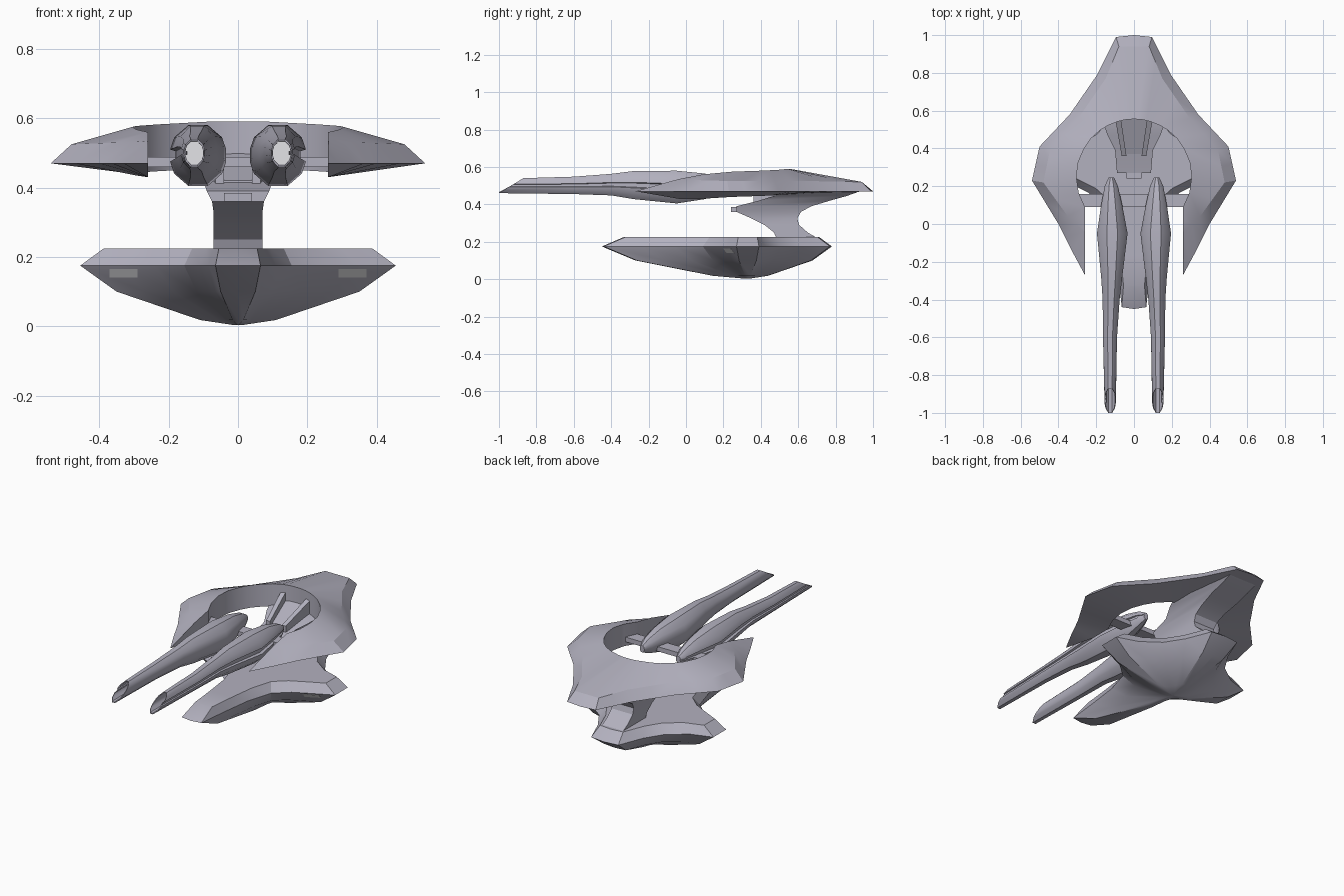
import bpy
import bmesh
import math
from mathutils import Vector

cube = bpy.data.objects.get("Cube")
if cube:
    bpy.data.objects.remove(cube, do_unlink=True)


def make_material(name, color):
    mat = bpy.data.materials.new(name)
    mat.use_nodes = True
    mat.diffuse_color = color
    mat.node_tree.nodes["Principled BSDF"].inputs["Base Color"].default_value = color
    return mat


hull_grey = make_material("hull lavender grey", (0.45, 0.44, 0.52, 1))
pale_glow = make_material("pale light", (0.85, 0.85, 0.88, 1))


def loft(name, rings, mats, caps=True, first_cap_mat=0, angle=25):
    """Skin a list of closed rings, cap the ends and shade."""
    bm = bmesh.new()
    rows = [[bm.verts.new(p) for p in ring] for ring in rings]
    count = len(rows[0])
    for a, b in zip(rows, rows[1:]):
        for i in range(count):
            j = (i + 1) % count
            bm.faces.new((a[i], a[j], b[j], b[i]))
    if caps:
        bm.faces.new(rows[0]).material_index = first_cap_mat
        bm.faces.new(rows[-1])
    bmesh.ops.remove_doubles(bm, verts=bm.verts, dist=0.0005)
    bmesh.ops.recalc_face_normals(bm, faces=bm.faces)
    mesh = bpy.data.meshes.new(name)
    bm.to_mesh(mesh)
    bm.free()
    for mat in mats:
        mesh.materials.append(mat)
    obj = bpy.data.objects.new(name, mesh)
    bpy.context.collection.objects.link(obj)
    bpy.ops.object.select_all(action="DESELECT")
    obj.select_set(True)
    bpy.context.view_layer.objects.active = obj
    bpy.ops.object.shade_smooth_by_angle(angle=math.radians(angle))
    return obj


def rect(x0, x1, y, z0, z1):
    return [(x0, y, z0), (x1, y, z0), (x1, y, z1), (x0, y, z1)]


def box(name, x0, x1, y0, y1, z0, z1, mat=hull_grey):
    return loft(name, [rect(x0, x1, y0, z0, z1), rect(x0, x1, y1, z0, z1)], [mat])


# Lower hull: four-pointed star outline, scaled about the keel at each height
KEEL_Y = 0.33
half_star = [(0.065, -0.44), (0.085, -0.25), (0.11, -0.06), (0.155, 0.09),
             (0.24, 0.165), (0.35, 0.22), (0.455, 0.27), (0.455, 0.39),
             (0.33, 0.43), (0.22, 0.51), (0.15, 0.62), (0.09, 0.77)]
star = ([(0, -0.45)] + half_star + [(0, 0.78)]
        + [(-x, y) for x, y in reversed(half_star)])


def star_ring(scale, z):
    return [(x * scale, KEEL_Y + (y - KEEL_Y) * scale, z) for x, y in star]


loft("lower_hull", [star_ring(s, z) for s, z in
                    [(0.85, 0.225), (1, 0.175), (0.77, 0.1), (0.24, 0.018), (0.02, 0.003)]],
     [hull_grey])

# Light plates under the front edges of the lower hull
for side, sx in (("left", 1), ("right", -1)):
    ends = []
    for x, shift in ((0.29, 0), (0.37, 0.04)):
        low, high, thick = 0.218 + shift, 0.196 + shift, 0.008
        ends.append([(sx * x, low, 0.14), (sx * x, high, 0.165),
                     (sx * x, high + thick, 0.165), (sx * x, low + thick, 0.14)])
    loft(side + "_hull_light", ends, [pale_glow])

# Upper hull: horseshoe of stations (rim x y, shoulder x y z, inner x y, top z, bottom z)
HOLE = Vector((0, 0.25))
RADIUS = 0.305
stations = [
    (0.26, -0.27, 0.26, -0.27, 0.47, 0.26, -0.27, 0.47, 0.47),
    (0.33, -0.14, 0.262, -0.04, 0.532, 0.26, -0.04, 0.535, 0.43),
    (0.40, 0.0, 0.35, 0.04, 0.53, 0.26, 0.09, 0.56, 0.43),
    (0.54, 0.23, 0.48, 0.22, 0.525, 0.305, 0.25, 0.575, 0.44),
    (0.50, 0.41, 0.445, 0.39, 0.525, 0.264, 0.40, 0.58, 0.445),
    (0.34, 0.58, 0.295, 0.56, 0.525, 0.18, 0.496, 0.585, 0.45),
    (0.195, 0.79, 0.15, 0.77, 0.523, 0.09, 0.541, 0.59, 0.455),
    (0.095, 0.99, 0.08, 0.94, 0.52, 0.04, 0.553, 0.59, 0.455),
    (0, 1.0, 0, 0.94, 0.52, 0, 0.555, 0.59, 0.455)]
fine = []
for i, (a, b) in enumerate(zip(stations, stations[1:])):
    mid = [(p + q) / 2 for p, q in zip(a, b)]
    if i >= 2:
        mid[5:7] = HOLE + (Vector(mid[5:7]) - HOLE).normalized() * RADIUS
    fine += [a, mid]
fine.append(stations[-1])


def hull_section(s, sx):
    rx, ry, hx, hy, hz, ix, iy, top, bottom = s
    return [(sx * rx, ry, 0.47), (sx * hx, hy, hz), (sx * ix, iy, top), (sx * ix, iy, bottom)]


loft("upper_hull", [hull_section(s, 1) for s in fine]
     + [hull_section(s, -1) for s in reversed(fine[:-1])], [hull_grey], caps=False)

# Neck joining the hulls: (z, front y, back y, front half width, back half width)
neck = [(0.215, 0.485, 0.71, 0.07, 0.07), (0.25, 0.47, 0.65, 0.07, 0.07),
        (0.29, 0.42, 0.605, 0.07, 0.07), (0.325, 0.35, 0.595, 0.07, 0.07),
        (0.36, 0.27, 0.615, 0.075, 0.075), (0.39, 0.27, 0.67, 0.09, 0.08),
        (0.42, 0.39, 0.77, 0.1, 0.09), (0.445, 0.47, 0.86, 0.14, 0.09),
        (0.47, 0.56, 0.93, 0.17, 0.09)]
loft("neck", [[(-f, y0, z), (f, y0, z), (b, y1, z), (-b, y1, z)]
              for z, y0, y1, f, b in neck], [hull_grey])
box("neck_front_block", -0.04, 0.04, 0.24, 0.3, 0.36, 0.385)

# Ramp from the neck to the back wall of the opening, with raised rails
loft("ramp_floor", [rect(-0.05, 0.05, 0.37, 0.39, 0.42),
                    rect(-0.075, 0.075, 0.56, 0.45, 0.5)], [hull_grey])
for side, sx in (("left", 1), ("right", -1)):
    loft(side + "_ramp_rail", [rect(sx * 0.04, sx * 0.065, 0.36, 0.39, 0.45),
                               rect(sx * 0.07, sx * 0.1, 0.56, 0.45, 0.55)], [hull_grey])

# Cross bar carrying the nacelles
box("cross_bar", -0.29, 0.29, 0.09, 0.16, 0.46, 0.488)

# Nacelles: chamfered section with a groove along the outer side
section = [(-0.35, -1), (0.35, -1), (0.85, -0.6), (1, -0.2), (0.8, -0.14), (0.8, 0.14),
           (1, 0.2), (0.85, 0.6), (0.35, 1), (-0.35, 1), (-0.85, 0.6), (-1, 0.2),
           (-1, -0.2), (-0.85, -0.6)]
# (y, centre x, half width, bottom z, top z)
profile = [(-0.6, 0.127, 0.037, 0.455, 0.548), (-0.4, 0.121, 0.045, 0.448, 0.563),
           (-0.28, 0.118, 0.056, 0.428, 0.578), (-0.05, 0.115, 0.081, 0.405, 0.58),
           (0.1, 0.118, 0.056, 0.428, 0.565), (0.2, 0.12, 0.035, 0.455, 0.54),
           (0.245, 0.12, 0.015, 0.475, 0.515)]


def nacelle_ring(sx, y, cx, half, bottom, top, scale=1.0, slant=0.0):
    cz, hz = (top + bottom) / 2, (top - bottom) / 2
    return [(sx * (cx + u * half * scale), y + slant * (v + 1) / 2, cz + v * hz * scale)
            for u, v in section]


for side, sx in (("left", 1), ("right", -1)):
    tip = (sx, -1, 0.126, 0.03, 0.46, 0.54)
    rings = [nacelle_ring(sx, -0.75, *tip[2:], scale=0.84),
             nacelle_ring(*tip, scale=0.86, slant=0.13),
             nacelle_ring(*tip, slant=0.13)]
    rings += [nacelle_ring(sx, *p) for p in profile]
    loft(side + "_nacelle", rings, [hull_grey, pale_glow], first_cap_mat=1, angle=35)
